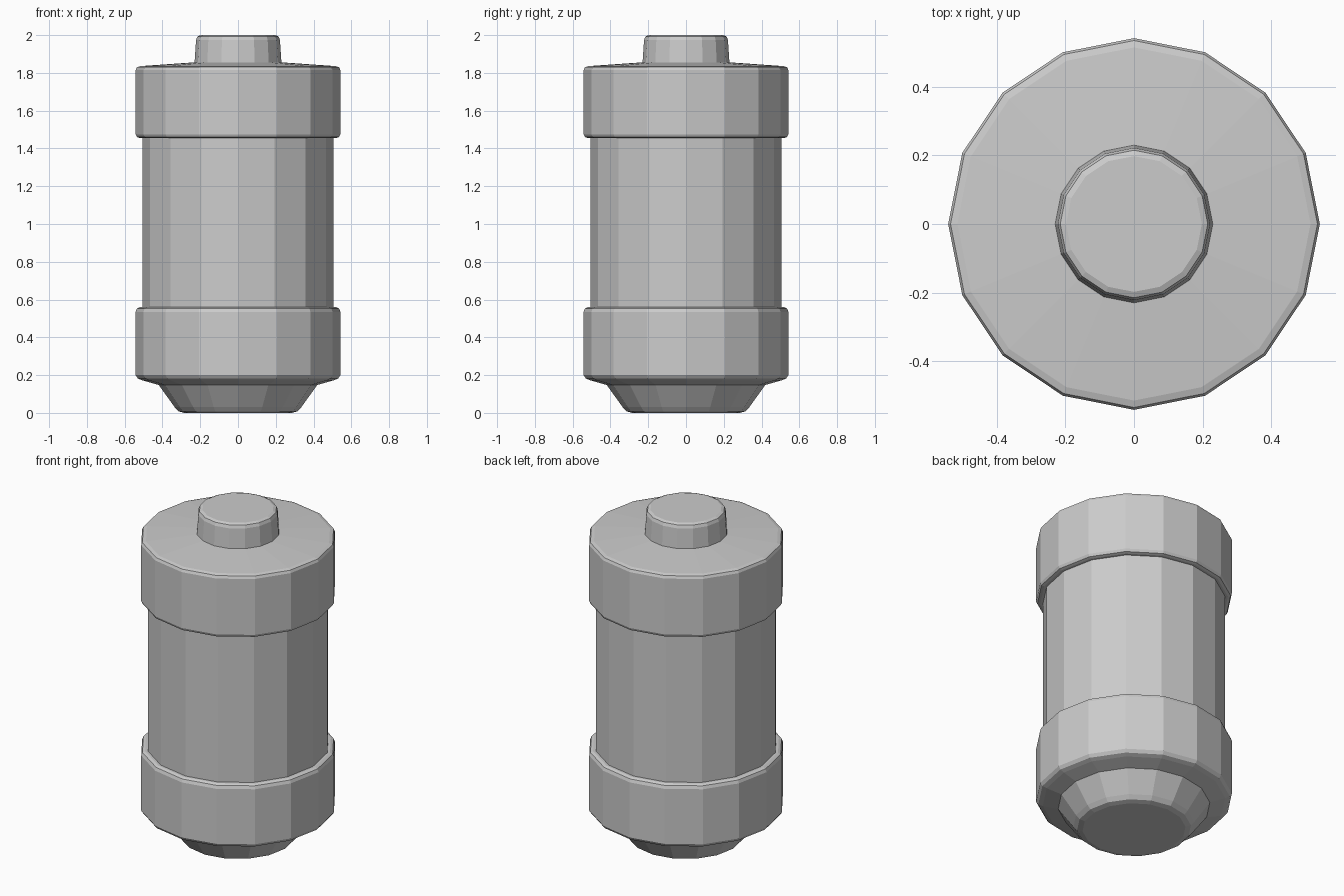
import bpy
import math

if "Cube" in bpy.data.objects:
    bpy.data.objects.remove(bpy.data.objects["Cube"])

SIDES = 16


def lathe(name, profile, cap_bottom=False, cap_top=False):
    """Revolve (radius, z) points, listed bottom to top, into a faceted shell."""
    verts, faces = [], []
    for r, z in profile:
        for j in range(SIDES):
            a = 2 * math.pi * j / SIDES
            verts.append((r * math.cos(a), r * math.sin(a), z))
    for i in range(len(profile) - 1):
        lo, hi = i * SIDES, (i + 1) * SIDES
        for j in range(SIDES):
            k = (j + 1) % SIDES
            faces.append((lo + j, lo + k, hi + k, hi + j))
    if cap_bottom:
        faces.append(tuple(reversed(range(SIDES))))
    if cap_top:
        start = (len(profile) - 1) * SIDES
        faces.append(tuple(range(start, start + SIDES)))
    mesh = bpy.data.meshes.new(name)
    mesh.from_pydata(verts, [], faces)
    mesh.update()
    obj = bpy.data.objects.new(name, mesh)
    bpy.context.collection.objects.link(obj)
    return obj


# Tapered foot
lathe("tapered_foot", [(0.285, 0.0), (0.315, 0.008), (0.335, 0.03), (0.42, 0.148)],
      cap_bottom=True)

# Lower collar with rounded rims
lathe("lower_collar", [(0.42, 0.148), (0.505, 0.172), (0.53, 0.182), (0.542, 0.20),
                       (0.542, 0.535), (0.535, 0.553), (0.52, 0.56), (0.505, 0.56)])

# Central cylinder
lathe("body", [(0.505, 0.56), (0.505, 1.455)])

# Upper collar with sloped shoulder
lathe("upper_collar", [(0.505, 1.455), (0.52, 1.455), (0.535, 1.46), (0.542, 1.475),
                       (0.542, 1.815), (0.535, 1.83), (0.515, 1.836), (0.23, 1.856)])

# Top button
lathe("top_button", [(0.23, 1.856), (0.222, 1.975), (0.215, 1.993), (0.198, 2.0)],
      cap_top=True)
